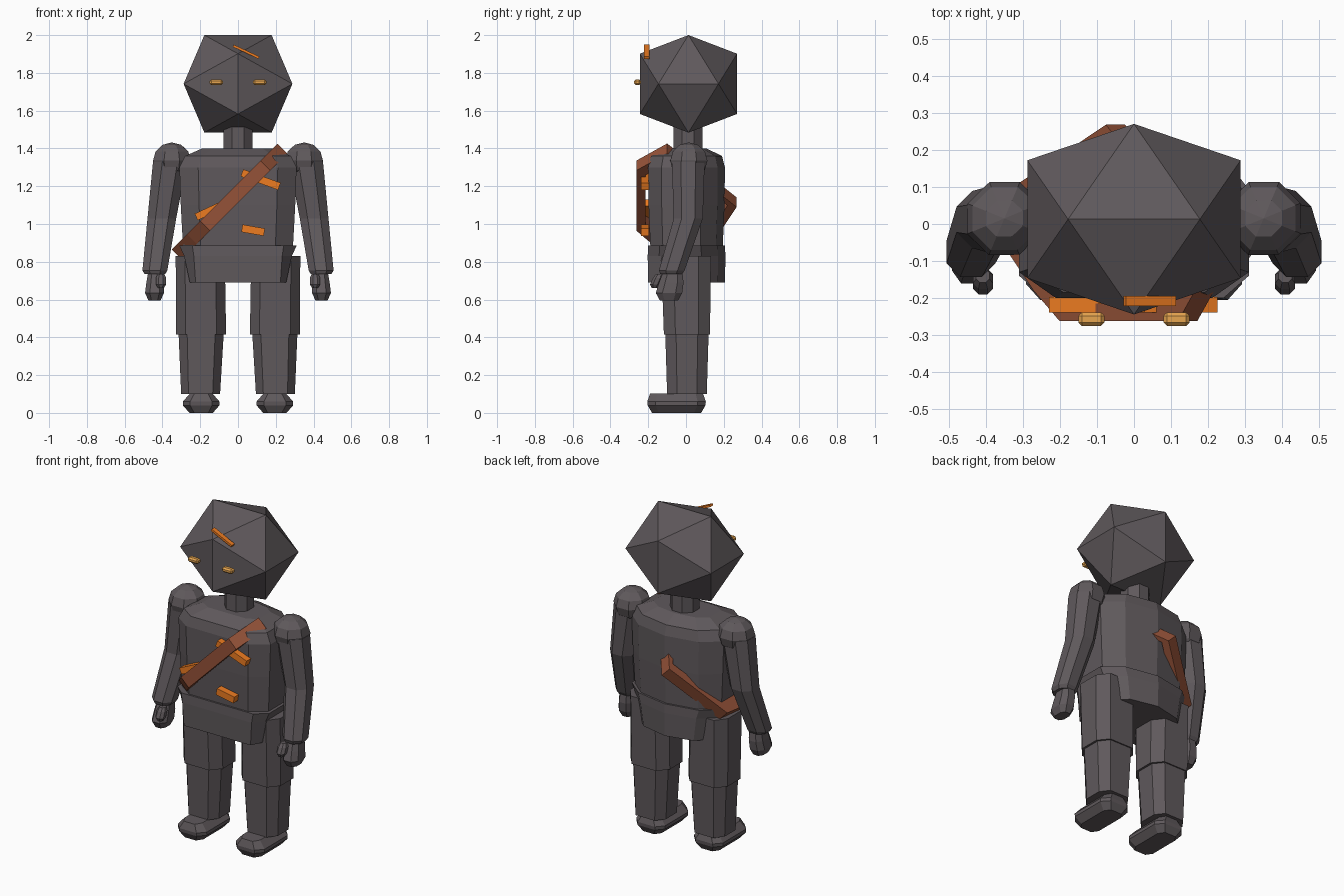
import bpy, bmesh, math
from mathutils import Vector, Matrix

if "Cube" in bpy.data.objects:
    bpy.data.objects.remove(bpy.data.objects["Cube"])


def material(name, color):
    m = bpy.data.materials.new(name)
    m.diffuse_color = (*color, 1)
    m.use_nodes = True
    m.node_tree.nodes["Principled BSDF"].inputs["Base Color"].default_value = m.diffuse_color
    return m


STONE = material("dark_stone", (0.115, 0.1, 0.107))
LEATHER = material("brown_leather", (0.3, 0.085, 0.04))
ORANGE = material("glow_orange", (0.85, 0.2, 0.015))
AMBER = material("eye_amber", (0.8, 0.38, 0.08))


def finish(name, bm, mat):
    bmesh.ops.recalc_face_normals(bm, faces=bm.faces[:])
    me = bpy.data.meshes.new(name)
    bm.to_mesh(me)
    bm.free()
    me.materials.append(mat)
    ob = bpy.data.objects.new(name, me)
    bpy.context.collection.objects.link(ob)
    return ob


def loft(name, rings, mat, closed=False):
    bm = bmesh.new()
    vs = [[bm.verts.new(p) for p in r] for r in rings]
    n = len(rings[0])
    pairs = list(zip(vs, vs[1:])) + ([(vs[-1], vs[0])] if closed else [])
    for a, b in pairs:
        for i in range(n):
            j = (i + 1) % n
            bm.faces.new((a[i], a[j], b[j], b[i]))
    if not closed:
        bm.faces.new(vs[0])
        bm.faces.new(vs[-1])
    return finish(name, bm, mat)


def octagon(z, cx, cy, hx, hy, kx=0.62, ky=0.5):
    # chamfered rectangle
    corners = [(1, -ky), (1, ky), (kx, 1), (-kx, 1), (-1, ky), (-1, -ky), (-kx, -1), (kx, -1)]
    return [(cx + hx * x, cy + hy * y, z) for x, y in corners]


def body_ring(z, hx, hy, kx, ky):
    # flat front, rounded back with a centre ridge
    half = [(kx, -1), (1, -ky), (1, 0.4), (0.66, 0.84)]
    pts = half + [(0, 1.03)] + [(-x, y) for x, y in reversed(half)]
    return [(hx * x, hy * y, z) for x, y in pts]


def bar(name, center, size, tilt, mat, bevel=0):
    bm = bmesh.new()
    rot = Matrix.Rotation(math.radians(-tilt), 4, 'Y')
    bmesh.ops.create_cube(bm, size=1)
    bmesh.ops.scale(bm, vec=size, verts=bm.verts)
    if bevel:
        bmesh.ops.bevel(bm, geom=bm.edges[:], offset=bevel, segments=1, affect='EDGES')
    bmesh.ops.transform(bm, matrix=Matrix.Translation(center) @ rot, verts=bm.verts)
    return finish(name, bm, mat)


# head: icosahedron with an edge on top
PHI = 1.618
bm = bmesh.new()
for s in (-1, 1):
    for t in (-1, 1):
        for p in ((s, 0, t * PHI), (0, s * PHI, t), (s * PHI, t, 0)):
            bm.verts.new((p[0] * 0.178, 0.013 + p[1] * 0.159, 1.742 + p[2] * 0.1595))
bmesh.ops.convex_hull(bm, input=bm.verts[:])
finish("head", bm, STONE)

# neck
loft("neck", [octagon(z, 0, 0.01, 0.077, 0.077, 0.42, 0.42) for z in (1.37, 1.52)], STONE)

# torso
loft("torso", [body_ring(z, hx, hy, 0.68, 0.65) for z, hx, hy in (
    (0.86, 0.29, 0.188), (1.1, 0.303, 0.198), (1.3, 0.31, 0.2),
    (1.36, 0.28, 0.185), (1.4, 0.19, 0.105))], STONE)

# pelvis skirt, the thighs stick out through its sides
loft("pelvis", [body_ring(z, hx, hy, k, 0.7) for z, hx, hy, k in (
    (0.69, 0.255, 0.2, 0.88), (0.83, 0.285, 0.203, 0.82), (0.885, 0.31, 0.2, 0.78))], STONE)

for side, s in (("left", -1), ("right", 1)):
    # leg
    loft(side + "_thigh", [octagon(0.83, s * 0.2, 0, 0.13, 0.132),
                           octagon(0.415, s * 0.195, 0.005, 0.132, 0.122)], STONE)
    loft(side + "_shin", [octagon(0.43, s * 0.195, 0.005, 0.12, 0.115),
                          octagon(0.1, s * 0.198, 0.005, 0.103, 0.105)], STONE)
    loft(side + "_foot", [octagon(z, s * 0.195, -0.05, hx, hy, 0.6, 0.72) for z, hx, hy in (
        (0, 0.062, 0.13), (0.04, 0.097, 0.153), (0.06, 0.097, 0.155), (0.102, 0.06, 0.14))], STONE)

    # arm
    bm = bmesh.new()
    bmesh.ops.create_uvsphere(bm, u_segments=8, v_segments=6, radius=1)
    bmesh.ops.transform(bm, matrix=Matrix.LocRotScale(
        Vector((s * 0.35, 0.015, 1.335)), Matrix.Rotation(math.pi / 8, 3, 'Z').to_quaternion(),
        Vector((0.108, 0.106, 0.097))), verts=bm.verts)
    finish(side + "_shoulder", bm, STONE)
    loft(side + "_arm", [octagon(z, s * x, y, hx, hy, 0.45, 0.45) for z, x, y, hx, hy in (
        (1.33, 0.36, 0.012, 0.09, 0.087), (1.03, 0.403, 0.012, 0.076, 0.077),
        (0.755, 0.44, -0.075, 0.066, 0.068), (0.735, 0.44, -0.078, 0.055, 0.058))], STONE)
    loft(side + "_hand", [octagon(z, s * x, y, hx, hy, 0.5, 0.5) for z, x, y, hx, hy in (
        (0.75, 0.435, -0.07, 0.04, 0.05), (0.69, 0.438, -0.078, 0.047, 0.065),
        (0.635, 0.442, -0.09, 0.05, 0.07), (0.595, 0.442, -0.09, 0.032, 0.048))], STONE)
    loft(side + "_thumb", [octagon(z, s * 0.408, y, r, r, 0.45, 0.45) for z, y, r in (
        (0.735, -0.14, 0.018), (0.715, -0.148, 0.027), (0.68, -0.163, 0.027),
        (0.66, -0.166, 0.015))], STONE)

    # eye
    bar(side + "_eye", (s * 0.115, -0.257, 1.75), (0.07, 0.036, 0.03), 0, AMBER, 0.009)

# diagonal strap: a closed band lying in a 45 degree plane
rings = []
for x, y in ((0.235, -0.1), (0.145, -0.262), (-0.175, -0.262), (-0.245, -0.18), (-0.325, -0.06),
             (-0.315, 0.09), (-0.05, 0.268), (0.1, 0.08)):
    ring = []
    for k, w in ((1, -1), (1, 1), (0.82, 1), (0.82, -1)):
        ring.append((x * k - 0.026 * w, y * k, 1.165 + x * k + 0.026 * w))
    rings.append(ring)
loft("strap", rings, LEATHER, closed=True)

# glowing cracks on chest and forehead
bar("upper_chest_crack", (0.12, -0.218, 1.235), (0.21, 0.042, 0.04), -20, ORANGE)
bar("middle_chest_crack", (-0.14, -0.218, 1.075), (0.18, 0.042, 0.038), 25, ORANGE)
bar("lower_chest_crack", (0.08, -0.218, 0.967), (0.12, 0.042, 0.04), -10, ORANGE)
bar("forehead_crack", (0.043, -0.208, 1.912), (0.15, 0.028, 0.013), -25, ORANGE)
